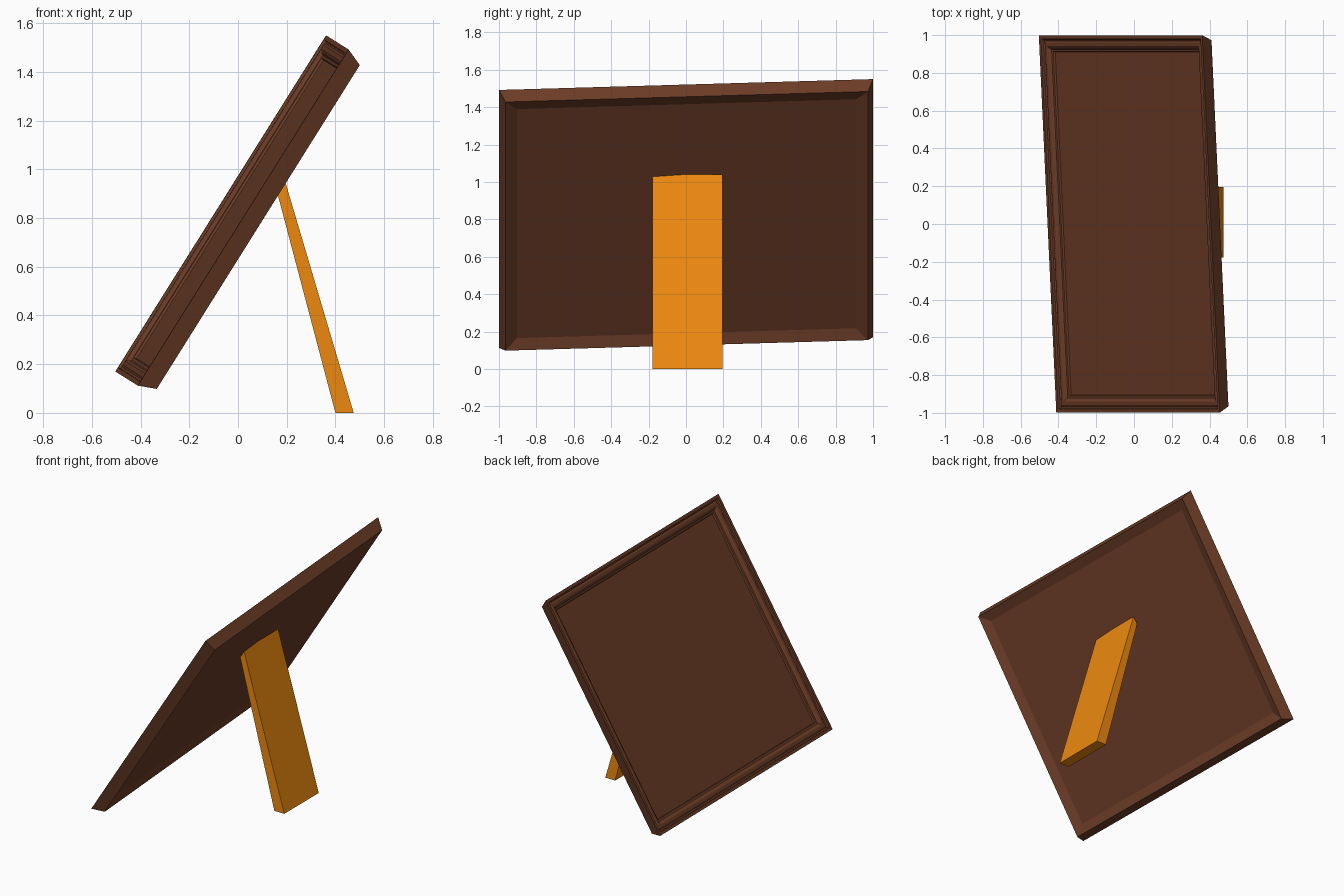
import bpy, bmesh
from mathutils import Vector, Matrix

if "Cube" in bpy.data.objects:
    bpy.data.objects.remove(bpy.data.objects["Cube"])


def material(name, color):
    m = bpy.data.materials.new(name)
    m.diffuse_color = (*color, 1)
    m.use_nodes = True
    m.node_tree.nodes["Principled BSDF"].inputs["Base Color"].default_value = m.diffuse_color
    return m


def finish(name, bm, mat, matrix=None):
    bmesh.ops.recalc_face_normals(bm, faces=bm.faces)
    me = bpy.data.meshes.new(name)
    bm.to_mesh(me)
    bm.free()
    me.materials.append(mat)
    ob = bpy.data.objects.new(name, me)
    bpy.context.collection.objects.link(ob)
    if matrix:
        ob.matrix_world = matrix
    return ob


wood = material("dark_wood", (0.15, 0.046, 0.02))
orange = material("orange_stand", (0.85, 0.25, 0.005))

# Leaning frame axes: long side, upward slope, outward front normal
slope = Vector((0.531, 0, 0.847)).normalized()
side = Vector((-0.0465, 0.9986, 0.0285))
side = (side - slope * side.dot(slope)).normalized()
normal = side.cross(slope)
if normal.z < 0:
    normal = -normal
lean = Matrix((side, slope, normal)).transposed().to_4x4()
lean.translation = (-0.025, 0, 0.831)
HALF_W, HALF_H = 1.0005, 0.8145


def ringed_panel(name, profile):
    """Closed rectangular body from (inset, depth) rings, capped at both ends."""
    bm = bmesh.new()
    rings = []
    for inset, depth in profile:
        w, h = HALF_W - inset, HALF_H - inset
        rings.append([bm.verts.new((sx * w, sy * h, depth))
                      for sx, sy in ((-1, -1), (1, -1), (1, 1), (-1, 1))])
    for a, b in zip(rings, rings[1:]):
        for i in range(4):
            j = (i + 1) % 4
            bm.faces.new((a[i], a[j], b[j], b[i]))
    bm.faces.new(rings[0])
    bm.faces.new(rings[-1])
    return finish(name, bm, wood, lean)


# Picture frame: recessed front, stepped moulding, tapered sides, recessed back
ringed_panel("picture_frame", [
    (0.092, -0.040), (0.088, -0.030), (0.076, -0.028), (0.070, -0.018),
    (0.058, -0.010), (0.040, -0.010), (0.030, -0.016), (0.022, -0.012),
    (0.020, 0.0), (0.0, 0.0),
    (0.030, -0.075), (0.092, -0.051)])

# Rear support leg, extruded along y from its side outline
outline = [(0.40, 0), (0.475, 0), (0.167, 1.04), (0.137, 0.995)]
bm = bmesh.new()
near = bm.faces.new([bm.verts.new((x, -0.178, z)) for x, z in outline])
ext = bmesh.ops.extrude_face_region(bm, geom=[near])
bmesh.ops.translate(bm, vec=(0, 0.373, 0),
                    verts=[g for g in ext["geom"] if isinstance(g, bmesh.types.BMVert)])
finish("support_leg", bm, orange)
